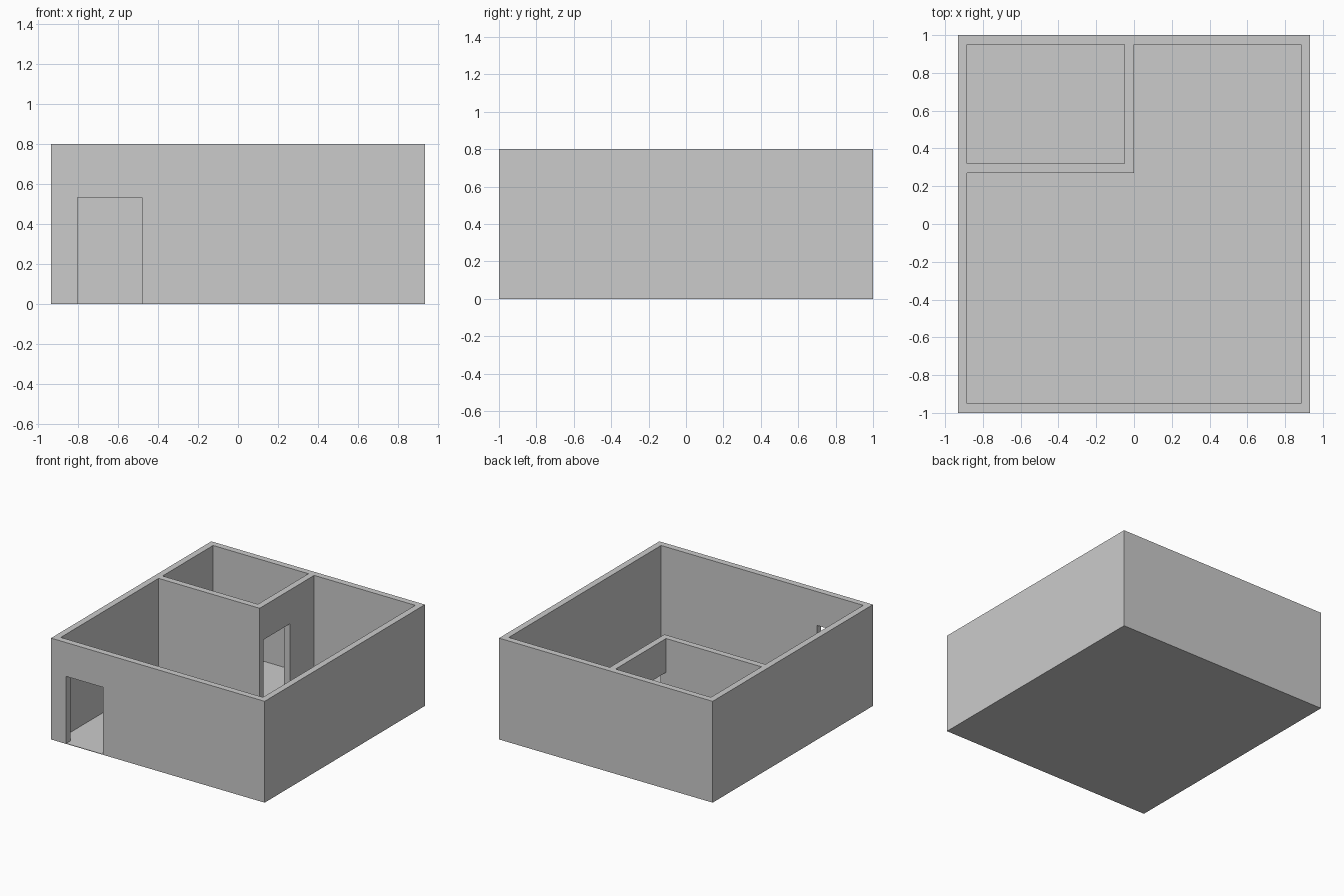
import bpy, bmesh

if "Cube" in bpy.data.objects:
    bpy.data.objects.remove(bpy.data.objects["Cube"])

HX, HY, TOP = 0.933, 1.0, 0.8   # outer half sizes and wall height
T = 0.05                        # wall thickness
FLOOR = 0.004                   # floor slab thickness
DOOR_TOP = 0.533
IX, IY = HX - T, HY - T         # inner faces of the outer walls
PY = 0.27                       # front face of the partition


def prism(name, pts, z0, z1):
    """Extrude a plan outline from z0 to z1."""
    bm = bmesh.new()
    face = bm.faces.new([bm.verts.new((x, y, z0)) for x, y in pts])
    ext = bmesh.ops.extrude_face_region(bm, geom=[face])
    verts = [g for g in ext["geom"] if isinstance(g, bmesh.types.BMVert)]
    bmesh.ops.translate(bm, verts=verts, vec=(0, 0, z1 - z0))
    bmesh.ops.recalc_face_normals(bm, faces=bm.faces)
    me = bpy.data.meshes.new(name)
    bm.to_mesh(me)
    bm.free()
    ob = bpy.data.objects.new(name, me)
    bpy.context.collection.objects.link(ob)
    return ob


def rect(x0, x1, y0, y1):
    return [(x0, y0), (x1, y0), (x1, y1), (x0, y1)]


def cut(target, cutter):
    """Subtract the cutter, apply, and remove the cutter."""
    mod = target.modifiers.new("cut", "BOOLEAN")
    mod.operation, mod.solver, mod.object = "DIFFERENCE", "EXACT", cutter
    bpy.context.view_layer.objects.active = target
    bpy.ops.object.modifier_apply(modifier=mod.name)
    bpy.data.objects.remove(cutter)


# Thin floor slab and the solid wall block standing on it
prism("floor", rect(-HX, HX, -HY, HY), 0, FLOOR)
walls = prism("walls", rect(-HX, HX, -HY, HY), FLOOR, TOP)

# L-shaped main room and the small back corner room
main_room = [(-IX, -IY), (IX, -IY), (IX, IY), (0, IY), (0, PY), (-IX, PY)]
cut(walls, prism("main_room_cutter", main_room, -0.1, 1))
cut(walls, prism("small_room_cutter", rect(-IX, -T, PY + T, IY), -0.1, 1))

# Front doorway and the doorway in the partition
cut(walls, prism("front_door_cutter", rect(-0.80, -0.48, -HY - 0.1, -IY + 0.1), -0.1, DOOR_TOP))
cut(walls, prism("inner_door_cutter", rect(-T - 0.1, 0.1, PY + T, 0.647), -0.1, DOOR_TOP))
